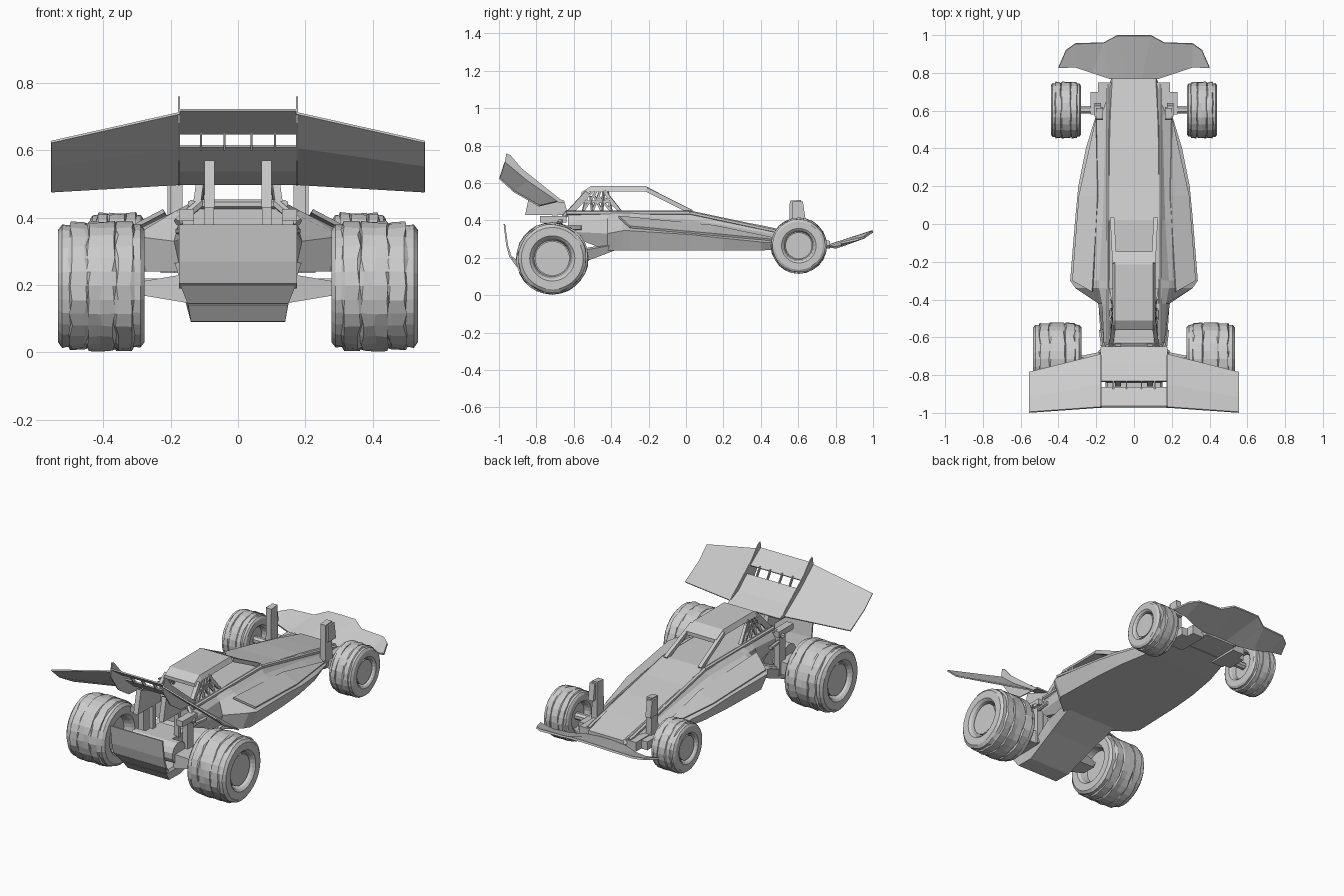
import bpy, bmesh, math, random
from mathutils import Vector

random.seed(4)
cube = bpy.data.objects.get("Cube")
if cube:
    bpy.data.objects.remove(cube)

grey = bpy.data.materials.new("plain grey")
grey.use_nodes = True
grey.diffuse_color = (0.6, 0.6, 0.6, 1)
grey.node_tree.nodes["Principled BSDF"].inputs["Base Color"].default_value = (0.6, 0.6, 0.6, 1)


def build(name, verts, faces, mirror=False, thick=0):
    mesh = bpy.data.meshes.new(name)
    mesh.from_pydata(verts, [], faces)
    mesh.materials.append(grey)
    bm = bmesh.new()
    bm.from_mesh(mesh)
    bmesh.ops.recalc_face_normals(bm, faces=bm.faces)
    bm.to_mesh(mesh)
    bm.free()
    ob = bpy.data.objects.new(name, mesh)
    bpy.context.collection.objects.link(ob)
    if thick:
        mod = ob.modifiers.new("Thickness", 'SOLIDIFY')
        mod.thickness, mod.offset = thick, 0
    if mirror:
        ob.modifiers.new("Mirror", 'MIRROR')


def rings(name, loops, mirror=False):
    """Skin a series of equal closed loops and cap both ends."""
    n = len(loops[0])
    verts = [p for loop in loops for p in loop]
    faces = [(i*n + j, i*n + (j+1) % n, (i+1)*n + (j+1) % n, (i+1)*n + j)
             for i in range(len(loops)-1) for j in range(n)]
    faces += [tuple(reversed(range(n))), tuple(range(len(verts)-n, len(verts)))]
    build(name, verts, faces, mirror)


def hull(name, stations):
    """Symmetric body: y, then (half width, z) pairs from bottom to top."""
    loops = []
    for y, *pts in stations:
        loops.append([(x, y, z) for x, z in pts] + [(-x, y, z) for x, z in reversed(pts)])
    rings(name, loops)


def slab(name, outline, x0, x1, mirror=False):
    """Side outline of (y, z) extruded across x."""
    rings(name, [[(x, y, z) for y, z in outline] for x in (x0, x1)], mirror)


def box(name, x, y, z, mirror=True):
    slab(name, [(y[0], z[0]), (y[1], z[0]), (y[1], z[1]), (y[0], z[1])], *x, mirror)


def rod(name, a, b, r, sides=6, mirror=True):
    a, b = Vector(a), Vector(b)
    turn = (b - a).to_track_quat('Z', 'Y')
    circle = [turn @ Vector((r*math.cos(t), r*math.sin(t), 0))
              for t in (math.tau*(i+.5)/sides for i in range(sides))]
    rings(name, [[p + c for c in circle] for p in (a, b)], mirror)


# Main shell with side pods, nose to cabin
hull("body_shell", [
    (.77, (.10, .25), (.12, .265), (.12, .28), (.115, .29)),
    (.58, (.18, .245), (.20, .27), (.15, .305), (.125, .335)),
    (.40, (.235, .24), (.255, .285), (.155, .34), (.13, .375)),
    (.20, (.27, .24), (.295, .305), (.16, .375), (.13, .41)),
    (.02, (.285, .24), (.312, .325), (.165, .405), (.13, .45)),
    (-.30, (.295, .24), (.338, .345), (.185, .42), (.13, .45)),
    (-.34, (.27, .24), (.31, .345), (.185, .42), (.13, .45)),
    (-.42, (.17, .24), (.19, .33), (.17, .41), (.13, .45)),
    (-.63, (.13, .32), (.16, .34), (.16, .39), (.12, .45))])
# Raised rails and pod creases
rod("hood_rail", (.138, .74, .288), (.138, .02, .441), .012)
rod("rear_rail", (.138, .02, .441), (.138, -.64, .441), .012)
build("pod_blade", [(.2, .56, .285), (.29, .15, .325), (.325, -.3, .365), (.22, -.36, .42),
                    (.19, .15, .37)], [(0, 1, 4), (1, 2, 3, 4)], True, .012)
# Rear tray under the drive
hull("rear_tray", [
    (-.38, (.17, .24), (.19, .27), (.16, .28)),
    (-.55, (.155, .175), (.18, .24), (.15, .25)),
    (-.75, (.14, .09), (.15, .145), (.14, .16)),
    (-.86, (.14, .092), (.15, .145), (.14, .158)),
    (-.895, (.148, .14), (.15, .145), (.14, .158))])
# Upright rear bumper, its lower lip folding in towards the tray
hull("bumper_lip", [(-.88, (.145, .14), (.15, .16)), (-.90, (.15, .145), (.155, .185)),
                    (-.94, (.172, .20), (.172, .215))])
slab("rear_bumper", [(-.925, .19), (-.945, .205), (-.962, .27), (-.975, .38),
                     (-.967, .38), (-.952, .27), (-.935, .215)], -.175, .175)

# Cabin: roof, pillars and side netting
hull("roof", [(-.56, (.11, .53), (.10, .55)), (-.51, (.115, .555), (.10, .583)),
              (-.215, (.115, .555), (.10, .583)), (-.145, (.11, .525), (.10, .547))])
rod("front_pillar", (.103, -.21, .565), (.115, .03, .445), .016, 4)
rod("rear_pillar", (.105, -.53, .55), (.12, -.63, .44), .016, 4)
rod("middle_pillar", (.105, -.44, .56), (.12, -.35, .445), .012, 4)
for i in range(5):
    y = -.6 + i*.05
    rod("net_strand", (.118, y, .45), (.108, -.50 + i*.02, .555), .008, 4)
    rod("net_cross", (.118, y + .05, .45), (.108, -.53 + i*.02, .53), .008, 4)
rod("net_band", (.113, -.57, .50), (.113, -.39, .50), .008, 4)

# Rear drive: gearbox, motor, axle, arms and cage
box("gearbox", (-.09, .09), (-.78, -.62), (.15, .29), False)
rod("motor", (-.15, -.78, .23), (.15, -.78, .23), .065, 12, False)
rod("rear_axle", (-.3, -.72, .2), (.3, -.72, .2), .02, 8, False)
rings("rear_arm", [[(x, y, z) for y, z in ((-.82+g, .19-h), (-.67-g, .19-h),
      (-.67-g, .19+h), (-.82+g, .19+h))] for x, g, h in ((.14, 0, .045), (.29, .03, .02))], True)
rod("cage_tube", (.11, -.63, .445), (.18, -.68, .385), .014)
rod("cage_bar", (-.11, -.63, .44), (.11, -.63, .44), .014, 6, False)
box("shock_tower", (.13, .175), (-.78, -.64), (.39, .425))
box("tower_leg", (.13, .165), (-.72, -.66), (.15, .40))
rod("shock_bolt", (.165, -.65, .36), (.175, -.56, .36), .012)
slab("wing_strut", [(-.86, .43), (-.83, .57), (-.65, .50), (-.63, .43)], .07, .10, True)
rod("strut_leg", (.085, -.70, .44), (.085, -.70, .28), .02, 4)

# Rear wing: centre panels, slot dividers, outer panels, end plates
w = .175
build("wing_lower", [(-w, -.65, .50), (w, -.65, .50), (w, -.75, .54), (-w, -.75, .54),
                     (w, -.835, .612), (-w, -.835, .612)], [(0, 1, 2, 3), (3, 2, 4, 5)], thick=.008)
build("wing_upper", [(-w, -.865, .65), (w, -.865, .65), (w, -.965, .72), (-w, -.965, .72)],
      [(0, 1, 2, 3)], thick=.008)
for x in (-.11, -.04, .04, .11):
    slab("slot_divider", [(-.82, .60), (-.84, .60), (-.88, .66), (-.86, .66)], x-.003, x+.003)
build("wing_side", [(w, -.69, .50), (w, -.85, .61), (w, -.97, .71),
                    (.555, -.785, .478), (.555, -.92, .555), (.555, -.997, .625)],
      [(0, 3, 4, 1), (1, 4, 5, 2)], True, .008)
slab("end_plate", [(-.65, .495), (-.80, .505), (-.90, .57), (-.975, .68), (-.96, .76), (-.94, .75),
                   (-.88, .68), (-.80, .615)], .172, .178, True)

# Front bumper, arched at the centre with drooping tips
build("front_bumper", [(0, .76, .265), (.13, .77, .26), (.22, .80, .255), (.31, .83, .265),
                       (.40, .828, .28), (.36, .92, .30), (.31, .955, .31), (.16, .96, .315),
                       (.09, .998, .34), (0, .998, .342), (.04, .77, .268)],
      [(0, 10, 8, 9), (10, 1, 7, 8), (1, 2, 7), (2, 3, 6, 7), (3, 4, 5, 6)], True, .012)
# Front suspension
box("front_mount", (.11, .19), (.56, .75), (.235, .29))
box("front_arm", (.17, .23), (.58, .70), (.235, .285))
rod("front_axle", (-.31, .605, .265), (.31, .605, .265), .022, 8, False)
slab("front_tower", [(.55, .25), (.62, .25), (.615, .51), (.555, .505)], .165, .20, True)
slab("tower_cap", [(.57, .40), (.64, .40), (.625, .50), (.57, .50)], .175, .21, True)


def wheel(name, y, z, radius, hub, x0, x1, sides):
    """Lumpy treaded tyre with a dished rim on its outer and inner face."""
    width = x1 - x0
    profile = [(.22, hub*.9), (0.05, hub), (0, hub*1.12), (0, radius*.86), (.05, radius*.95)]
    tread = [(.13, .955), (.15, 1), (.32, .995), (.34, .97), (.36, 1), (.5, 1),
             (.64, 1), (.66, .97), (.68, .995), (.85, 1), (.87, .955)]
    profile += [(t, radius*r) for t, r in tread]
    profile += [(1-t, r) for t, r in reversed(profile[:5])]
    loops = []
    for t, r in profile:
        loop = []
        for i in range(sides):
            a = math.tau*i/sides
            bump = random.uniform(.975, 1.01) if r > radius*.9 else 1
            shift = random.uniform(-.02, .02) if .1 < t < .9 and r > hub else 0
            loop.append((x0 + width*(t + shift), y + r*bump*math.cos(a), z + r*bump*math.sin(a)))
        loops.append(loop)
    rings(name, loops, True)
    rod(name + "_rim", (x1 - width*.24, y, z), (x1 - width*.08, y, z), hub*.86, 20)


wheel("rear_wheel", -.715, .197, .193, .108, .277, .535, 28)
wheel("front_wheel", .603, .265, .15, .083, .28, .44, 24)
